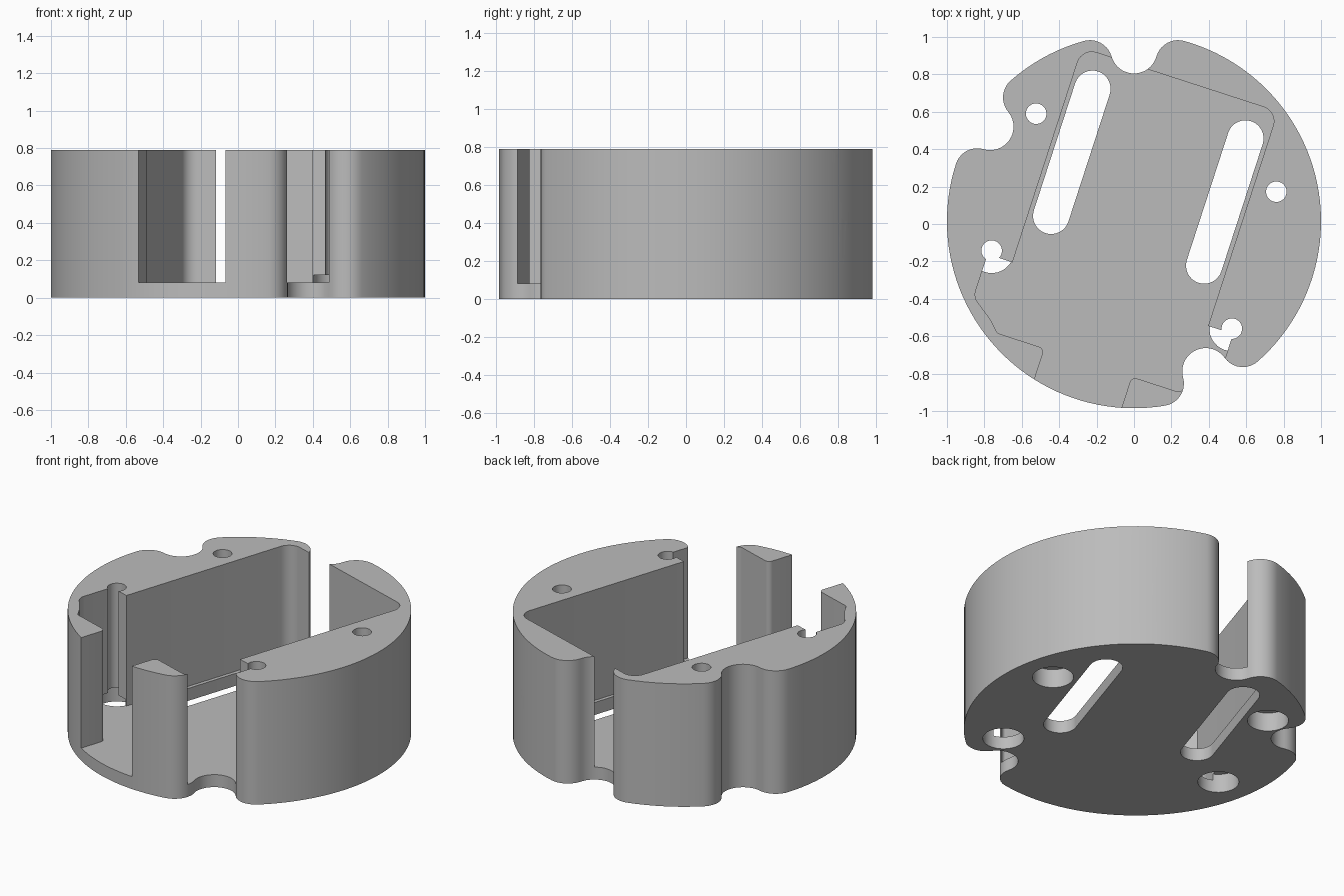
import bpy
import bmesh
import math
from mathutils import Matrix, Vector

if "Cube" in bpy.data.objects:
    bpy.data.objects.remove(bpy.data.objects["Cube"], do_unlink=True)

HEIGHT, FLOOR = 0.79, 0.08
CENTRE = Matrix.Translation((0, 0.015, 0))
TILT = CENTRE @ Matrix.Rotation(math.radians(-18), 4, "Z")

grey = bpy.data.materials.new("plain grey")
grey.use_nodes = True
colour = (0.5, 0.5, 0.5, 1)
grey.diffuse_color = colour
grey.node_tree.nodes["Principled BSDF"].inputs["Base Color"].default_value = colour


def polar(angle, radius):
    return Vector((math.cos(angle), math.sin(angle), 0)) * radius


def heading(v):
    return math.atan2(v.y, v.x)


def arc(centre, radius, start, end, steps, ccw=True):
    turn = (end - start) % math.tau
    if not ccw:
        turn -= math.tau
    return [centre + polar(start + turn * i / steps, radius) for i in range(steps + 1)]


def rounded(corners, steps=8):
    """Polygon from (x, y, corner radius)."""
    out = []
    n = len(corners)
    for i, (x, y, r) in enumerate(corners):
        p = Vector((x, y, 0))
        if r == 0:
            out.append(p)
            continue
        a = (Vector((*corners[i - 1][:2], 0)) - p).normalized()
        b = (Vector((*corners[(i + 1) % n][:2], 0)) - p).normalized()
        half = a.angle(b) / 2
        c = p + (a + b).normalized() * (r / math.sin(half))
        reach = r / math.tan(half)
        out += arc(c, r, heading(p + a * reach - c), heading(p + b * reach - c),
                   steps, a.cross(b).z < 0)
    return out


def prism(name, points, low, high, matrix):
    bm = bmesh.new()
    clean = [p for i, p in enumerate(points) if (p - points[i - 1]).length > 1e-5]
    face = bm.faces.new([bm.verts.new((p.x, p.y, low)) for p in clean])
    moved = bmesh.ops.extrude_face_region(bm, geom=[face])["geom"]
    bmesh.ops.translate(bm, vec=(0, 0, high - low),
                        verts=[g for g in moved if isinstance(g, bmesh.types.BMVert)])
    bm.transform(matrix)
    bmesh.ops.recalc_face_normals(bm, faces=bm.faces)
    mesh = bpy.data.meshes.new(name)
    bm.to_mesh(mesh)
    bm.free()
    mesh.materials.append(grey)
    obj = bpy.data.objects.new(name, mesh)
    bpy.context.collection.objects.link(obj)
    return obj


# Round body outline with three filleted notches in its rim
NOTCH, FILLET = 0.125, 0.12
origin = Vector((0, 0, 0))
notches = [(-64.5, 0.89), (90, 0.915), (146.7, 0.92)]
spans = []
for degrees, d in notches:
    a, inner = math.radians(degrees), 1 - FILLET
    h = math.acos((inner**2 + d**2 - (NOTCH + FILLET)**2) / (2 * inner * d))
    spans.append((a, h, polar(a, d), polar(a - h, inner), polar(a + h, inner)))
outline = []
for i, (a, h, n, c1, c2) in enumerate(spans):
    outline += arc(c1, FILLET, a - h, heading(n - c1), 10)
    outline += arc(n, NOTCH, heading(c1 - n), heading(c2 - n), 20, False)
    outline += arc(c2, FILLET, heading(n - c2), a + h, 10)
    following = spans[(i + 1) % len(spans)]
    stop = following[0] - following[1]
    steps = max(4, int(((stop - a - h) % math.tau) * 22))
    outline += arc(origin, 1, a + h, stop, steps)
body = prism("round_housing", outline, 0, HEIGHT, CENTRE)

# Central bay, widened near the front and open through the front wall
side = [(0.55, 0.795, 0.08), (0.55, -0.41, 0), (0.69, -0.41, 0), (0.69, -0.65, 0.07),
        (0.57, -0.735, 0.06), (0.51, -0.795, 0.03), (0.245, -0.795, 0.03), (0.245, -1.2, 0)]
bay = side + [(-x, y, r) for x, y, r in reversed(side)]
cutters = [prism("bay_cutter", rounded(bay), FLOOR, 1, TILT)]

# Lowered window in the back wall
half = [(0.345, 0.405, 0.085), (0.345, 0.791, 0.085), (0.432, 0.791, 0), (0.432, 1, 0)]
window = half + [(-x, y, r) for x, y, r in reversed(half)]
cutters.append(prism("window_cutter", rounded(window), -1.3, -0.7,
                     TILT @ Matrix.Rotation(math.pi / 2, 4, "X")))

for sx in (-1, 1):
    # Long slots through the floor
    slot = arc(Vector((sx * 0.43, 0.605, 0)), 0.097, 0, math.pi, 16)
    slot += arc(Vector((sx * 0.43, -0.11, 0)), 0.097, math.pi, math.tau, 16)
    cutters.append(prism("slot_cutter", slot, -0.1, 0.3, TILT))
    # Screw holes with wide recesses underneath
    for sy in (-1, 1):
        spot = Vector((sx * 0.675, sy * 0.385, 0))
        for radius, top in ((0.055, 1), (0.12, 0.12)):
            ring = arc(spot, radius, 0, math.tau * 0.99999, 32)
            ring = [spot + polar(math.tau * k / 32, radius) for k in range(32)]
            cutters.append(prism("hole_cutter", ring, -0.1, top, TILT))

# Cut everything out of the body
bpy.context.view_layer.objects.active = body
for cutter in cutters:
    cutter.hide_render = True
    mod = body.modifiers.new("cut", "BOOLEAN")
    mod.operation = "DIFFERENCE"
    mod.solver = "EXACT"
    mod.object = cutter
    bpy.ops.object.modifier_apply(modifier=mod.name)
for cutter in cutters:
    bpy.data.objects.remove(cutter, do_unlink=True)

bpy.ops.object.select_all(action="DESELECT")
body.select_set(True)
bpy.ops.object.shade_smooth_by_angle(angle=math.radians(30))
